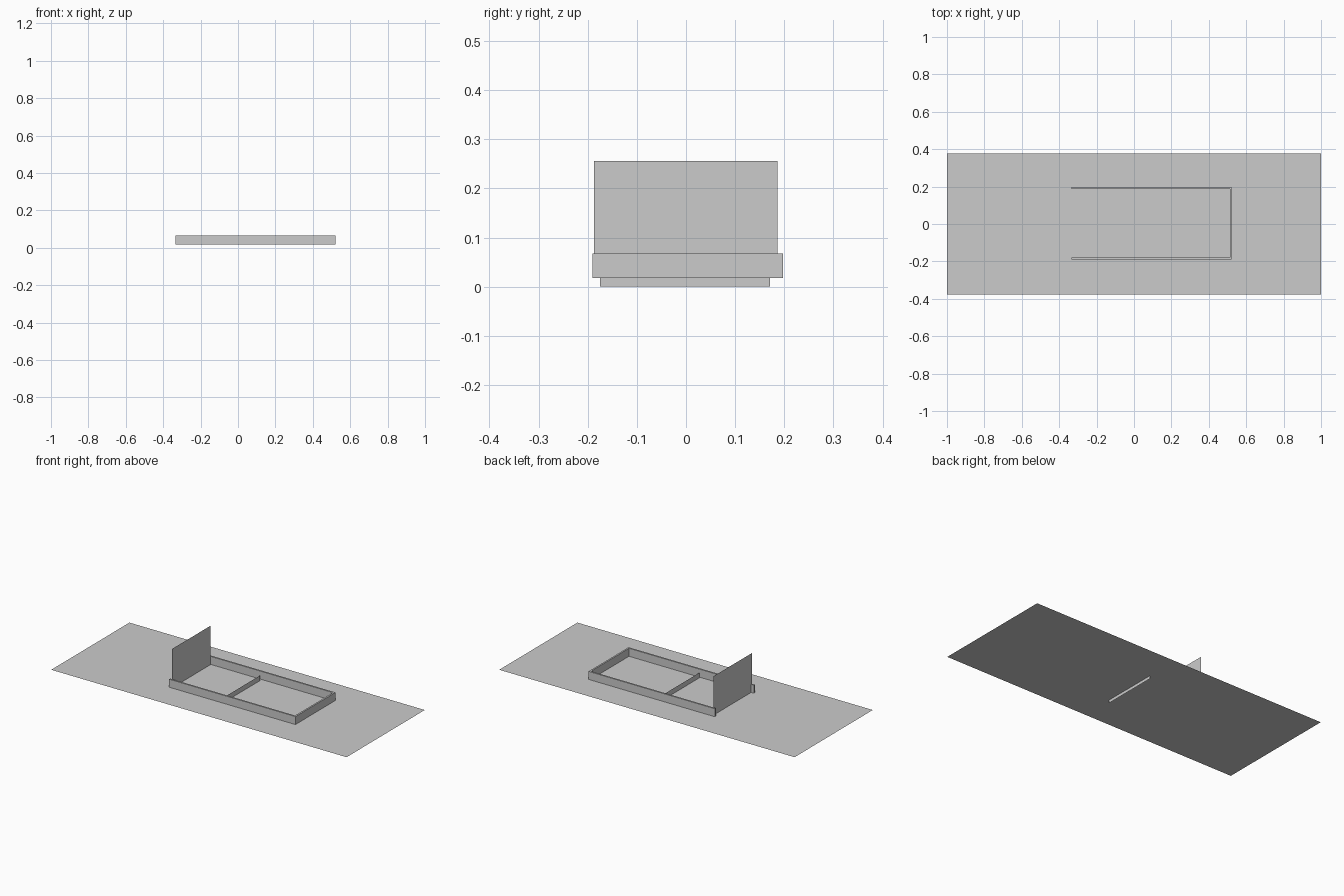
import bpy

if "Cube" in bpy.data.objects:
    bpy.data.objects.remove(bpy.data.objects["Cube"])

grey = bpy.data.materials.new("light_grey")
grey.diffuse_color = (0.6, 0.6, 0.6, 1)
grey.use_nodes = True
grey.node_tree.nodes["Principled BSDF"].inputs["Base Color"].default_value = grey.diffuse_color

FLOOR = 0.018          # height of the floor sheet
TOP = 0.067            # top of the low rails
X0, X1 = -0.333, 0.522  # rail ends
Y0, Y1 = -0.19, 0.197   # outer sides of the rails
T = 0.01               # rail thickness


def add(name, verts, faces):
    mesh = bpy.data.meshes.new(name)
    mesh.from_pydata(verts, [], faces)
    mesh.materials.append(grey)
    obj = bpy.data.objects.new(name, mesh)
    bpy.context.collection.objects.link(obj)
    return obj


def box(name, x, y, z):
    verts = [(a, b, c) for a in x for b in y for c in z]
    add(name, verts, [(0, 1, 3, 2), (4, 6, 7, 5), (0, 4, 5, 1),
                      (2, 3, 7, 6), (0, 2, 6, 4), (1, 5, 7, 3)])


def upright(name, x, y, z):
    """Thin vertical sheet across the frame, facing +x."""
    add(name, [(x, y[0], z[0]), (x, y[1], z[0]), (x, y[1], z[1]), (x, y[0], z[1])],
        [(0, 1, 2, 3)])


# Floor sheet with a rectangular opening, filled by an inner panel
xs = (-1, X0, X1 - T, 1)
ys = (-0.378, Y0 + T, Y1 - T, 0.378)
grid = [(x, y, FLOOR) for x in xs for y in ys]
cells = [(4 * i + j, 4 * i + j + 4, 4 * i + j + 5, 4 * i + j + 1)
         for i in range(3) for j in range(3) if (i, j) != (1, 1)]
add("floor_sheet", grid, cells)
add("inner_panel", [grid[k] for k in (5, 9, 10, 6)], [(0, 1, 2, 3)])

# U-shaped low rails
box("front_rail", (X0, X1 - T), (Y0, Y0 + T), (FLOOR, TOP))
box("back_rail", (X0, X1 - T), (Y1 - T, Y1), (FLOOR, TOP))
box("end_rail", (X1 - T, X1), (Y0, Y1), (FLOOR, TOP))

# Upright end board and the cross slat that dips below the floor
upright("end_board", -0.315, (-0.187, 0.186), (FLOOR, 0.256))
upright("cross_slat", 0.03, (-0.175, 0.171), (0, 0.049))
